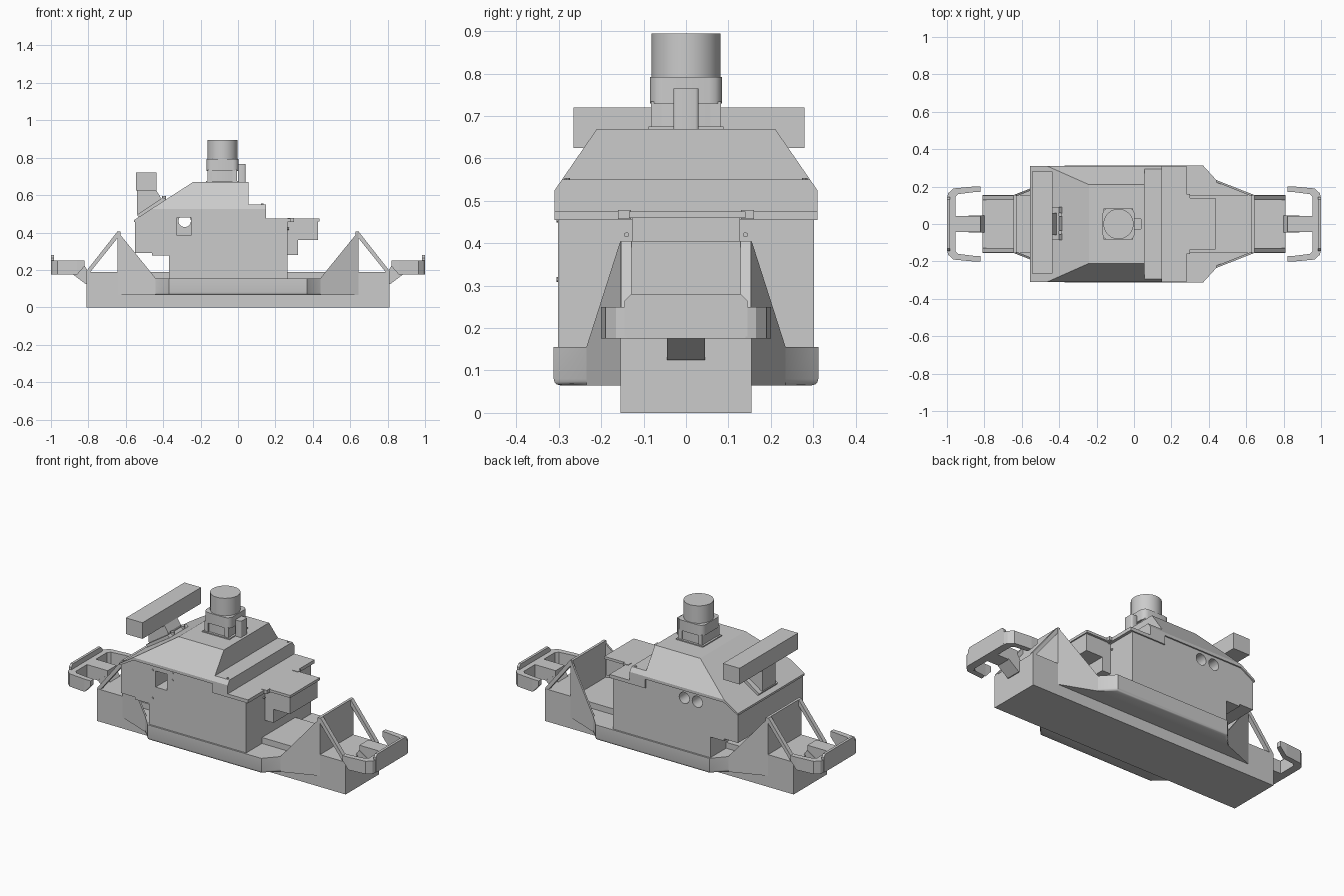
import bpy, bmesh, math
from mathutils import Vector

if "Cube" in bpy.data.objects:
    bpy.data.objects.remove(bpy.data.objects["Cube"])


def finish(name, bm, smooth=False):
    bmesh.ops.recalc_face_normals(bm, faces=bm.faces)
    me = bpy.data.meshes.new(name)
    bm.to_mesh(me)
    bm.free()
    ob = bpy.data.objects.new(name, me)
    bpy.context.collection.objects.link(ob)
    if smooth:
        bpy.ops.object.select_all(action='DESELECT')
        ob.select_set(True)
        bpy.context.view_layer.objects.active = ob
        bpy.ops.object.shade_smooth_by_angle(angle=math.radians(35))
    return ob


def prism_bm(pts, axis, a, b):
    """Closed 2D profile extruded along an axis from a to b."""
    def place(p, q, d):
        return {'x': (d, p, q), 'y': (p, d, q), 'z': (p, q, d)}[axis]
    bm = bmesh.new()
    lo = [bm.verts.new(place(p, q, a)) for p, q in pts]
    hi = [bm.verts.new(place(p, q, b)) for p, q in pts]
    bm.faces.new(lo)
    bm.faces.new(hi)
    n = len(pts)
    for i in range(n):
        j = (i + 1) % n
        bm.faces.new((lo[i], lo[j], hi[j], hi[i]))
    bmesh.ops.recalc_face_normals(bm, faces=bm.faces)
    return bm


def prism(name, pts, axis, a, b):
    return finish(name, prism_bm(pts, axis, a, b))


def box(name, x0, x1, y0, y1, z0, z1, bevel=0.0):
    bm = prism_bm([(x0, y0), (x1, y0), (x1, y1), (x0, y1)], 'z', z0, z1)
    if bevel:
        up = [e for e in bm.edges if abs(e.verts[0].co.z - e.verts[1].co.z) > 1e-5]
        bmesh.ops.bevel(bm, geom=up, offset=bevel, segments=3, affect='EDGES', profile=0.5)
    return finish(name, bm, bevel > 0)


def rod(name, centre, axis, r, h, n=24):
    """Cylinder centred on a point, along x, y or z."""
    bm = bmesh.new()
    bmesh.ops.create_cone(bm, cap_ends=True, segments=n, radius1=r, radius2=r, depth=h)
    q = Vector((0, 0, 1)).rotation_difference(
        Vector({'x': (1, 0, 0), 'y': (0, 1, 0), 'z': (0, 0, 1)}[axis]))
    for v in bm.verts:
        v.co = q @ v.co + Vector(centre)
    return finish(name, bm, True)


# Undercarriage beam
box("base_beam", -.81, .81, -.155, .155, 0, .19)

# Wide deck with rounded lower rim
half = [(.62, .163), (.44, .235), (.37, .312)]
plan = ([(x, y) for x, y in half] + [(-x, y) for x, y in reversed(half)]
        + [(-x, -y) for x, y in half] + [(x, -y) for x, y in reversed(half)])
bm = prism_bm(plan, 'z', .065, .155)
rim = [e for e in bm.edges
       if all(v.co.z < .07 and abs(v.co.y) > .2 for v in e.verts)
       and abs(e.verts[0].co.y - e.verts[1].co.y) < .1]
bmesh.ops.bevel(bm, geom=rim, offset=.015, segments=3, affect='EDGES', profile=0.5)
finish("deck", bm, True)

# Both ends: wall, triangular side panels, struts, bumper
for s, end in ((-1, "left"), (1, "right")):
    box(end + "_end_wall", *sorted((s * .628, s * .643)), -.155, .155, .15, .405)
    for t, side in ((-1, "front"), (1, "back")):
        bm = bmesh.new()
        outline = [(.44, .235, .065), (.44, .235, .155), (.643, .155, .405), (.643, .155, .065)]
        rings = [[bm.verts.new((s * x, t * (y - d), z)) for x, y, z in outline] for d in (0, .012)]
        for r in rings:
            bm.faces.new(r)
        for i in range(4):
            j = (i + 1) % 4
            bm.faces.new((rings[0][i], rings[0][j], rings[1][j], rings[1][i]))
        finish(f"{end}_{side}_side_panel", bm)
        prism(f"{end}_{side}_strut",
              [(s * .628, .405), (s * .645, .405), (s * .81, .195), (s * .81, .185),
               (s * .793, .185), (s * .628, .39)],
              'y', *sorted((t * .128, t * .153)))

    # Three-pronged bumper, prong ends chamfered underneath
    arm = [(1.0, 0), (1.0, .14), (.993, .165), (.965, .19), (.86, .2), (.82, .2), (.82, .172),
           (.86, .17), (.94, .16), (.955, .145), (.955, .042), (.86, .042), (.82, .042)]
    loop = arm[1:] + [(x, -y) for x, y in reversed(arm[1:])]
    bm = prism_bm([(s * x, y) for x, y in loop], 'z', .175, .25)
    for v in bm.verts:
        if abs(v.co.x) < .83 and v.co.z < .2:
            v.co.z = .22
    finish(end + "_bumper", bm)
    prism(end + "_bumper_lip",
          [(-.145, .18), (.145, .18), (.145, .265), (.13, .28), (-.13, .28), (-.145, .265)],
          'x', *sorted((s * .985, s * 1.0)))
    prism(end + "_bumper_bracket",
          [(s * .80, .125), (s * .815, .125), (s * .885, .178), (s * .82, .222), (s * .80, .19)],
          'y', -.045, .045)

# Main housing with overhang
body = prism("housing",
             [(-.55, .46), (-.55, .29), (-.46, .29), (-.46, .277), (-.37, .277), (-.37, .15),
              (.265, .15), (.265, .462), (.055, .462), (.055, .512), (-.465, .512)],
             'y', -.302, .302)

# Housing openings
cutters = [box("window_cutter", -.325, -.25, -.4, -.1, .385, .48),
           rod("port_cutter_a", (-.285, .1, .462), 'y', .033, .5),
           rod("port_cutter_b", (-.20, .3, .462), 'y', .033, .3)]
for c in cutters:
    c.hide_render = True
    c.hide_viewport = False
    c.display_type = 'WIRE'
    m = body.modifiers.new(c.name, 'BOOLEAN')
    m.operation = 'DIFFERENCE'
    m.solver = 'EXACT'
    m.object = c

# Stepped lid with sloping shoulders
bm = prism_bm([(-.555, .455), (-.555, .467), (-.24, .67), (.055, .67), (.055, .55), (.15, .55),
               (.15, .475), (.282, .475), (.282, .455), (.05, .455), (.05, .508), (-.465, .508)],
              'y', -.31, .31)
for t in (-1, 1):
    res = bmesh.ops.bisect_plane(bm, geom=bm.verts[:] + bm.edges[:] + bm.faces[:],
                                 plane_co=(0, t * .31, .525), plane_no=(0, t * .145, .1),
                                 clear_outer=True)
    cut = [e for e in res['geom_cut'] if isinstance(e, bmesh.types.BMEdge)]
    bmesh.ops.edgeloop_fill(bm, edges=cut)
finish("lid", bm)

# Rear shelf and the unit hung below it
box("shelf", .26, .435, -.135, .14, .46, .475)
box("shelf_unit", .26, .428, -.127, .127, .36, .462)
box("shelf_unit_lower", .26, .32, -.127, .127, .28, .362)
for t in (-1, 1):
    box("shelf_clip", .265, .30, *sorted((t * .13, t * .16)), .457, .478)
    rod("end_bolt", (.267, t * .14, .42), 'x', .006, .01, 10)
    rod("lid_bolt", (.13, t * .28, .55), 'z', .007, .008, 10)
rod("end_socket", (.268, -.057, .418), 'x', .014, .012, 16)
for x, z in ((-.345, .48), (-.215, .495), (-.215, .455), (-.345, .315)):
    rod("side_bolt", (x, -.302, z), 'y', .006, .008, 10)

# Turret: pedestal, collar, drum and connector
box("turret_foot", -.172, .005, -.088, .088, .668, .676)
box("turret_pedestal", -.16, -.008, -.075, .075, .67, .74, .015)
for x in (-.15, -.018):
    for y in (-.07, .07):
        box("turret_post", x - .012, x + .012, y - .012, y + .012, .67, .735)
box("turret_collar", -.168, .003, -.085, .085, .73, .792, .03)
rod("turret_drum", (-.083, 0, .842), 'z', .081, .106)
box("turret_connector", 0, .04, -.03, .03, .67, .765, .008)

# Crossbar on its sloping mount
box("crossbar", -.545, -.437, -.265, .28, .625, .72)
prism("crossbar_mount", [(-.54, .63), (-.54, .50), (-.50, .49), (-.41, .56), (-.415, .59), (-.44, .63)],
      'y', -.06, .06)
prism("mount_plate", [(-.53, .48), (-.54, .495), (-.40, .588), (-.385, .575)], 'y', -.085, .09)
for y in (-.045, .05):
    rod("mount_knob", (-.395, y, .58), 'z', .011, .03, 12)
